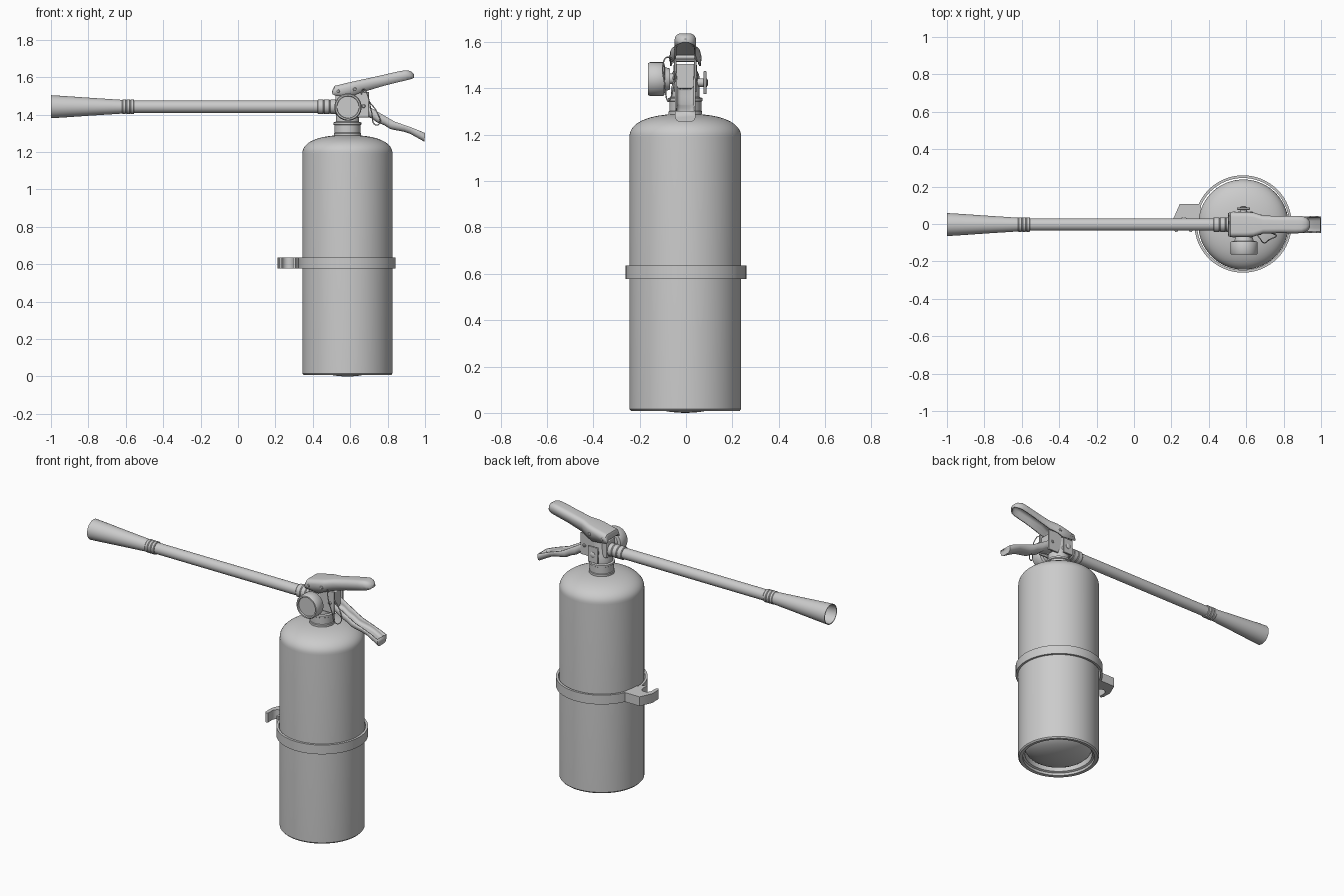
import bpy, bmesh, math
from mathutils import Vector, Matrix

if "Cube" in bpy.data.objects:
    bpy.data.objects.remove(bpy.data.objects["Cube"])

CX, CY = 0.585, -0.003   # cylinder axis
HZ = 1.442               # hose height


def finish(bm, name):
    bmesh.ops.remove_doubles(bm, verts=bm.verts, dist=1e-5)
    bmesh.ops.recalc_face_normals(bm, faces=bm.faces)
    me = bpy.data.meshes.new(name)
    bm.to_mesh(me)
    bm.free()
    ob = bpy.data.objects.new(name, me)
    bpy.context.collection.objects.link(ob)
    return ob


def lathe(name, profile, origin, axis=(0, 0, 1), n=64, closed=False):
    """Revolve (radius, height) points about an axis."""
    bm = bmesh.new()
    rot = Vector((0, 0, 1)).rotation_difference(Vector(axis)).to_matrix().to_4x4()
    mat = Matrix.Translation(origin) @ rot
    vs = [bm.verts.new(mat @ Vector((r, 0, h))) for r, h in profile]
    es = [bm.edges.new(p) for p in zip(vs, vs[1:])]
    if closed:
        es.append(bm.edges.new((vs[-1], vs[0])))
    bmesh.ops.spin(bm, geom=vs + es, cent=origin, axis=axis, angle=math.tau, steps=n)
    return finish(bm, name)


def prism(name, pts, z0, z1, bevel=0.0):
    """Extrude an xy outline from z0 to z1."""
    bm = bmesh.new()
    f = bm.faces.new([bm.verts.new((x, y, z0)) for x, y in pts])
    r = bmesh.ops.extrude_face_region(bm, geom=[f])
    for v in r['geom']:
        if isinstance(v, bmesh.types.BMVert):
            v.co.z = z1
    ob = finish(bm, name)
    if bevel:
        m = ob.modifiers.new("bevel", 'BEVEL')
        m.width, m.segments = bevel, 2
    return ob


def box(name, x0, x1, y0, y1, z0, z1, bevel=0.004):
    return prism(name, [(x0, y0), (x1, y0), (x1, y1), (x0, y1)], z0, z1, bevel)


def channel(name, stations):
    """U section swept along x; stations are (x, web z, flange edge z, half width)."""
    bm = bmesh.new()
    rows = []
    for x, web, edge, w in stations:
        r = min(0.022, w * 0.8, abs(web - edge) * 0.8)
        s = 1 if web > edge else -1
        half = [(w, edge)]
        for i in range(6):
            a = i / 5 * math.pi / 2
            half.append((w - r + r * math.cos(a), web - s * r * (1 - math.sin(a))))
        sec = half + [(-y, z) for y, z in reversed(half)]
        rows.append([bm.verts.new((x, CY + y, z)) for y, z in sec])
    for a, b in zip(rows, rows[1:]):
        for i in range(len(a) - 1):
            bm.faces.new((a[i], a[i + 1], b[i + 1], b[i]))
    bm.faces.new(rows[-1])
    ob = finish(bm, name)
    m = ob.modifiers.new("thickness", 'SOLIDIFY')
    m.thickness, m.offset = 0.008, 0
    return ob


# Tank: belly in the recessed base, foot rim, wall and domed shoulder
belly = [(0.2 * math.sin(a), 0.2 * (1 - math.cos(a)) * 0.4)
         for a in [i / 10 * math.pi / 2 for i in range(11)]]
dome = []
for i in range(17):
    a = i / 16 * math.pi / 2
    dome.append((0.241 * math.cos(a) ** 0.8, 1.19 + 0.1 * math.sin(a) ** 0.9 if i else 1.19))
dome[-1] = (0, 1.29)
lathe("tank", belly + [(0.2, 0.03), (0.212, 0.025), (0.214, 0.01), (0.234, 0.008),
                       (0.241, 0.016)] + dome, (CX, CY, 0), n=96)

# Strap with hose clip
lathe("strap", [(0.246, 0.577), (0.26, 0.577), (0.26, 0.635), (0.246, 0.635)],
      (CX - 0.002, 0, 0), n=96, closed=True)
cradle = [(0.266 + 0.031 * math.cos(a), 0.0 + 0.034 * math.sin(a))
          for a in [math.pi - i / 10 * math.pi for i in range(11)]]
prism("hose_clip", [(0.36, 0.108), (0.245, 0.108), (0.211, 0.03), (0.213, -0.03),
                    (0.222, -0.044), (0.235, -0.04)] + cradle +
      [(0.295, -0.04), (0.308, -0.044), (0.318, -0.025), (0.345, 0.0)], 0.577, 0.635)

# Neck collar with grooves, then valve body
lathe("neck_collar", [(0, 1.27), (0.073, 1.27), (0.073, 1.30), (0.069, 1.303), (0.069, 1.343),
                      (0.074, 1.346), (0.074, 1.358), (0.062, 1.362), (0.062, 1.40),
                      (0.055, 1.42), (0.05, 1.5), (0, 1.5)], (CX, CY, 0))
box("valve_block", 0.52, 0.685, CY - 0.042, CY + 0.042, 1.40, 1.505)
for s in (-1, 1):
    y = CY + s * 0.043
    box("handle_bracket", 0.60, 0.70, y - 0.005, y + 0.005, 1.385, 1.52, 0.002)

# Pressure gauge on the front
lathe("gauge_stem", [(0, 0), (0.022, 0), (0.022, 0.06), (0, 0.06)], (CX, -0.03, HZ), (0, -1, 0), 32)
lathe("gauge", [(0, 0), (0.045, 0), (0.052, 0.022), (0.069, 0.026), (0.073, 0.032), (0.073, 0.088),
                (0.068, 0.096), (0.060, 0.096), (0.058, 0.086), (0, 0.086)],
      (0.588, -0.068, HZ - 0.002), (0, -1, 0))

# Safety tag plate and its stud on the back
box("back_plate", 0.55, 0.62, 0.076, 0.088, 1.375, 1.475, 0.003)
lathe("back_stud", [(0, 0), (0.018, 0), (0.018, 0.055), (0.01, 0.06), (0, 0.06)],
      (CX, 0.035, 1.425), (0, 1, 0), 24)

# Hose, fittings and hollow nozzle
A = (0, CY, HZ)
lathe("hose", [(0.033, -0.60), (0.033, 0.5)], A, (1, 0, 0), 48)
for name, x0, x1 in (("hose_fitting", 0.425, 0.525), ("nozzle_fitting", -0.62, -0.555)):
    d = (x1 - x0) / 3
    prof = [(0.032, x0)]
    for i in range(3):
        a = x0 + i * d
        prof += [(0.036, a), (0.039, a + 0.004), (0.039, a + d - 0.004), (0.036, a + d)]
    lathe(name, prof + [(0.032, x1)], A, (1, 0, 0), 48)
lathe("nozzle", [(0.0, -0.66), (0.03, -0.66), (0.04, -0.78), (0.057, -1.0), (0.0615, -1.0),
                 (0.058, -0.94), (0.047, -0.78), (0.038, -0.64), (0.036, -0.61)],
      A, (1, 0, 0), 48)

# Squeeze lever above, open underneath
channel("squeeze_lever", [
    (0.506, 1.522, 1.508, 0.058), (0.518, 1.55, 1.503, 0.063), (0.607, 1.571, 1.496, 0.063),
    (0.64, 1.578, 1.512, 0.06), (0.69, 1.589, 1.527, 0.044), (0.78, 1.609, 1.554, 0.042),
    (0.86, 1.627, 1.574, 0.043), (0.895, 1.633, 1.582, 0.042), (0.918, 1.630, 1.588, 0.035),
    (0.93, 1.622, 1.592, 0.025), (0.938, 1.612, 1.598, 0.012)])

# Carry handle below, open on top with a wavy finger grip
channel("carry_handle", [
    (0.655, 1.395, 1.47, 0.040), (0.69, 1.392, 1.452, 0.040), (0.714, 1.385, 1.435, 0.040),
    (0.745, 1.362, 1.416, 0.040), (0.783, 1.347, 1.394, 0.040), (0.815, 1.327, 1.375, 0.040),
    (0.837, 1.322, 1.363, 0.040), (0.89, 1.312, 1.344, 0.040), (0.92, 1.302, 1.334, 0.040),
    (0.96, 1.280, 1.318, 0.041), (0.996, 1.258, 1.302, 0.041)])

# Pivot pins through the lever and bracket
for x, z, h in ((0.535, 1.525, 0.07), (0.625, 1.535, 0.07), (0.672, 1.445, 0.055)):
    lathe("pivot_pin", [(0, -h), (0.006, -h), (0.01, -h + 0.004), (0.01, h - 0.004),
                        (0.006, h), (0, h)], (x, CY, z), (0, 1, 0), 20)

# Pull ring and dangling seal wire
cu = bpy.data.curves.new("seal_wire", 'CURVE')
cu.dimensions = '3D'
cu.bevel_depth, cu.bevel_resolution, cu.resolution_u = 0.003, 2, 8
sp = cu.splines.new('BEZIER')
path = [(0.66, -0.05, 1.51), (0.675, -0.08, 1.535), (0.69, -0.098, 1.51), (0.715, -0.09, 1.41),
        (0.735, -0.078, 1.345), (0.758, -0.068, 1.355), (0.75, -0.055, 1.40), (0.70, -0.045, 1.47)]
sp.bezier_points.add(len(path) - 1)
for p, co in zip(sp.bezier_points, path):
    p.co = co
    p.handle_left_type = p.handle_right_type = 'AUTO'
sp.use_cyclic_u = True
bpy.context.collection.objects.link(bpy.data.objects.new("seal_wire", cu))

# Smooth shading with sharp edges kept
for ob in bpy.data.objects:
    ob.select_set(ob.type == 'MESH')
    if ob.type == 'MESH':
        bpy.context.view_layer.objects.active = ob
bpy.ops.object.shade_smooth_by_angle(angle=math.radians(35))
